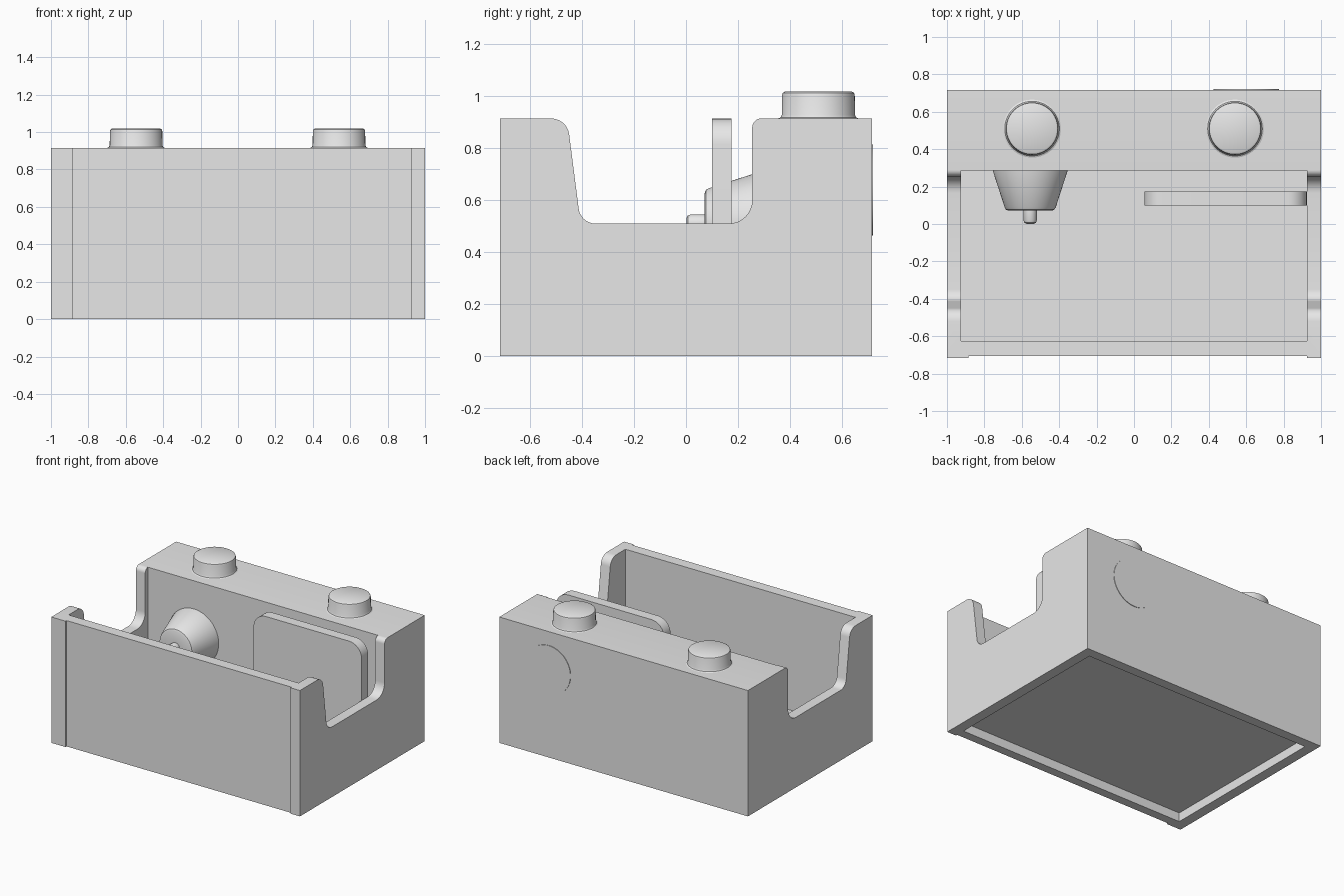
import bpy, bmesh, math
from mathutils import Vector, Matrix

cube = bpy.data.objects.get("Cube")
if cube:
    bpy.data.objects.remove(cube, do_unlink=True)

grey = bpy.data.materials.new("light_grey")
grey.use_nodes = True
grey.diffuse_color = (0.8, 0.8, 0.8, 1)
grey.node_tree.nodes["Principled BSDF"].inputs["Base Color"].default_value = (0.8, 0.8, 0.8, 1)


def finish(bm, name, smooth=True):
    bmesh.ops.recalc_face_normals(bm, faces=bm.faces)
    mesh = bpy.data.meshes.new(name)
    bm.to_mesh(mesh)
    bm.free()
    mesh.materials.append(grey)
    obj = bpy.data.objects.new(name, mesh)
    bpy.context.collection.objects.link(obj)
    if smooth:
        shade(obj)
    return obj


def select(obj):
    bpy.ops.object.select_all(action='DESELECT')
    obj.select_set(True)
    bpy.context.view_layer.objects.active = obj


def shade(obj):
    select(obj)
    bpy.ops.object.shade_smooth_by_angle(angle=math.radians(30))


def rounded(corners, steps=8):
    """Outline from (u, v, radius) corners, each replaced by a tangent arc."""
    out = []
    for i, (u, v, r) in enumerate(corners):
        p = Vector((u, v))
        if r == 0:
            out.append(p)
            continue
        a = (Vector(corners[i - 1][:2]) - p).normalized()
        b = (Vector(corners[(i + 1) % len(corners)][:2]) - p).normalized()
        half = a.angle(b) / 2
        centre = p + (a + b).normalized() * (r / math.sin(half))
        start = p + a * (r / math.tan(half)) - centre
        end = p + b * (r / math.tan(half)) - centre
        turn = math.atan2(start.x * end.y - start.y * end.x, start.dot(end))
        for k in range(steps + 1):
            out.append(centre + Matrix.Rotation(turn * k / steps, 2) @ start)
    return out


def extrude(name, outline, place, depth, smooth=True):
    """Extrude a flat outline; place maps (u, v) to a 3D point."""
    bm = bmesh.new()
    face = bm.faces.new([bm.verts.new(place(p.x, p.y)) for p in outline])
    new = bmesh.ops.extrude_face_region(bm, geom=[face])["geom"]
    verts = [g for g in new if isinstance(g, bmesh.types.BMVert)]
    bmesh.ops.translate(bm, verts=verts, vec=depth)
    return finish(bm, name, smooth)


def lathe(name, profile, matrix, sides=64):
    """Turn a (radius, height) profile around local z, closed at both ends."""
    bm = bmesh.new()
    rings = []
    for r, h in profile:
        rings.append([bm.verts.new((r * math.cos(t), r * math.sin(t), h))
                      for t in (math.tau * k / sides for k in range(sides))])
    for low, high in zip(rings, rings[1:]):
        for k in range(sides):
            n = (k + 1) % sides
            bm.faces.new((low[k], low[n], high[n], high[k]))
    bm.faces.new(rings[0])
    bm.faces.new(rings[-1])
    bm.transform(matrix)
    return finish(bm, name)


def cut(target, low, high):
    """Remove the box between two corners from the target."""
    low, high = Vector(low), Vector(high)
    bm = bmesh.new()
    bmesh.ops.create_cube(bm, size=1)
    bm.transform(Matrix.Translation((low + high) / 2) @ Matrix.Diagonal((*(high - low), 1)))
    cutter = finish(bm, "cutter", False)
    cutter.hide_render = True
    mod = target.modifiers.new("cut", 'BOOLEAN')
    mod.operation, mod.solver, mod.object = 'DIFFERENCE', 'EXACT', cutter
    select(target)
    bpy.ops.object.modifier_apply(modifier=mod.name)
    bpy.data.objects.remove(cutter, do_unlink=True)


# Housing: side profile with the dipped side walls, extruded across
TOP = 0.915
side = rounded([(-0.717, 0, 0), (-0.717, TOP, 0), (-0.458, TOP, 0.07), (-0.406, 0.51, 0.065),
                (0.255, 0.51, 0.09), (0.255, TOP, 0.035), (0.717, TOP, 0), (0.717, 0, 0)])
housing = extrude("housing", side, lambda u, v: (-1, u, v), (2, 0, 0), False)
cut(housing, (-0.925, -0.625, 0.1), (0.925, 0.285, 1.2))      # inner compartment
cut(housing, (-0.885, -0.9, -0.1), (0.925, -0.705, 1.2))      # recessed front panel
cut(housing, (-0.925, -0.64, -0.1), (0.925, 0.645, 0.065))    # underside recess
shade(housing)

# Upright divider with rounded top corners
panel = rounded([(0.055, 0.09, 0), (0.055, TOP, 0.1), (0.924, TOP, 0.1), (0.924, 0.09, 0)])
extrude("divider_panel", panel, lambda u, v: (u, 0.10, v), (0, 0.075, 0))

# Round buttons on the back ledge, filleted at the foot
foot = [(0.155, -0.01), (0.155, 0), (0.146, 0.004), (0.141, 0.014), (0.14, 0.09),
        (0.137, 0.099), (0.128, 0.104)]
for name, x in (("right_button", -0.545), ("left_button", 0.54)):
    lathe(name, foot, Matrix.Translation((x, 0.51, TOP)))

# Tapered nozzle facing forwards
forward = Matrix.Rotation(math.radians(90), 4, 'X')
nozzle = [(0.2, -0.01), (0.2, 0), (0.137, 0.195), (0.13, 0.208), (0.118, 0.213), (0.036, 0.213),
          (0.036, 0.265), (0.031, 0.278), (0.02, 0.284)]
lathe("nozzle", nozzle, Matrix.Translation((-0.555, 0.285, 0.51)) @ forward)

# Thin round cover on the back
backward = Matrix.Rotation(math.radians(-90), 4, 'X')
lathe("back_cover", [(0.175, -0.004), (0.175, 0.004)],
      Matrix.Translation((0.6, 0.717, 0.64)) @ backward)
